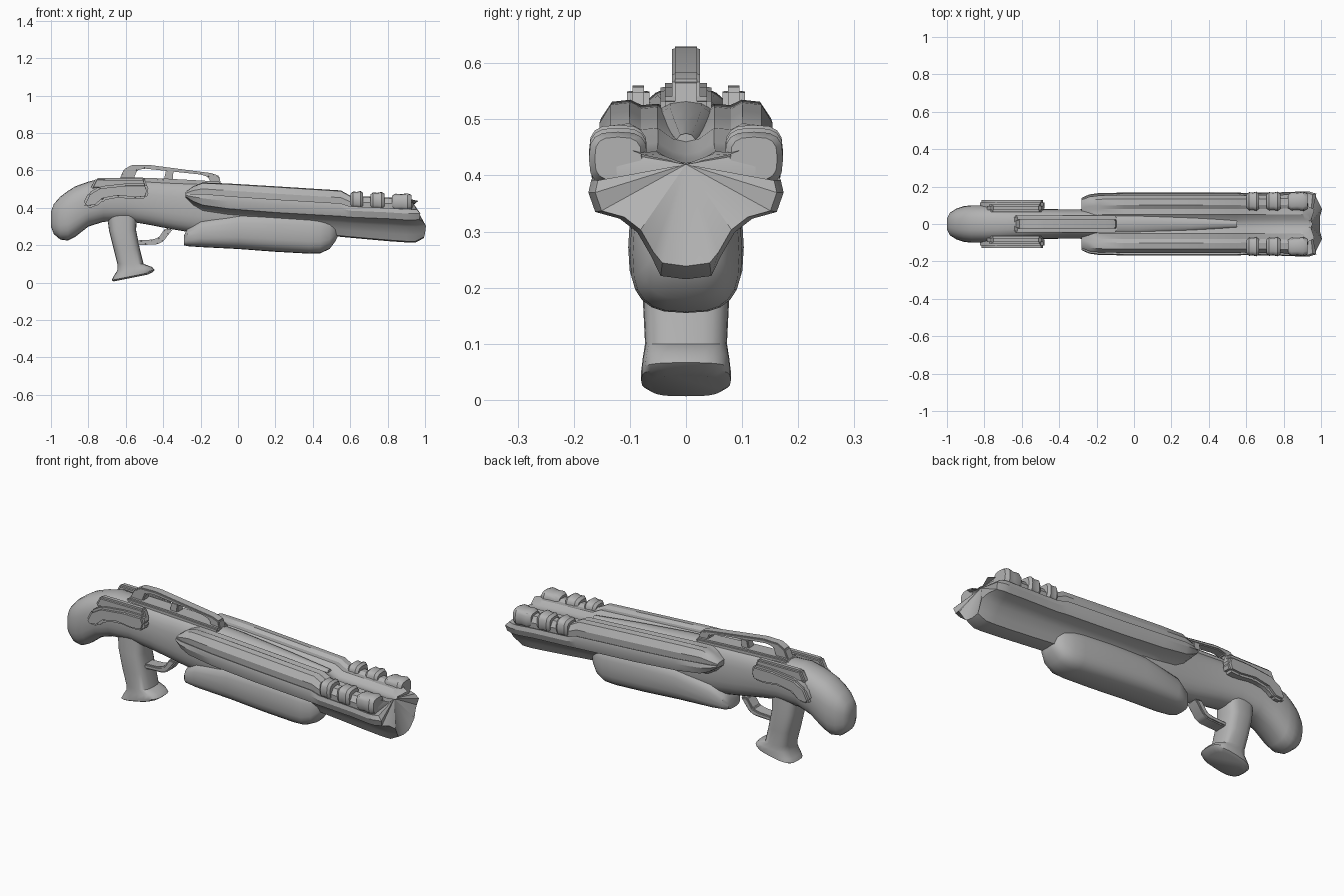
import bpy, bmesh, math
from mathutils import Vector

cube = bpy.data.objects.get("Cube")
if cube:
    bpy.data.objects.remove(cube, do_unlink=True)

gray = bpy.data.materials.new("mid gray")
gray.use_nodes = True
color = (0.45, 0.45, 0.45, 1)
gray.diffuse_color = color
gray.node_tree.nodes["Principled BSDF"].inputs["Base Color"].default_value = color


def finish(bm, name, angle=35):
    bmesh.ops.recalc_face_normals(bm, faces=bm.faces)
    mesh = bpy.data.meshes.new(name)
    bm.to_mesh(mesh)
    bm.free()
    mesh.materials.append(gray)
    obj = bpy.data.objects.new(name, mesh)
    bpy.context.collection.objects.link(obj)
    bpy.ops.object.select_all(action='DESELECT')
    obj.select_set(True)
    bpy.context.view_layer.objects.active = obj
    bpy.ops.object.shade_smooth_by_angle(angle=math.radians(angle))
    return obj


def skin(name, rings, tip=None, angle=35):
    """Bridge closed rings of points; the last end may sink to a tip."""
    bm = bmesh.new()
    loops = [[bm.verts.new(p) for p in ring] for ring in rings]
    n = len(loops[0])
    for a, b in zip(loops, loops[1:]):
        for i in range(n):
            j = (i + 1) % n
            bm.faces.new((a[i], a[j], b[j], b[i]))
    bm.faces.new(loops[0])
    if tip:
        centre = bm.verts.new(tip)
        for i in range(n):
            bm.faces.new((loops[-1][i], loops[-1][(i + 1) % n], centre))
    else:
        bm.faces.new(loops[-1])
    return finish(bm, name, angle)


def oval(half_y, half_w, power, count=24):
    pts = []
    for i in range(count):
        t = math.tau * i / count
        c, s = math.cos(t), math.sin(t)
        pts.append((math.copysign(abs(c) ** power, c) * half_y,
                    math.copysign(abs(s) ** power, s) * half_w))
    return pts


def body(name, stations, power=0.8):
    """Rounded loft along x from (x, bottom, top, half width)."""
    rings = [[(x, y, (low + top) / 2 + z) for y, z in oval(hw, (top - low) / 2, power)]
             for x, low, top, hw in stations]
    return skin(name, rings)


def plate(name, outline, y0, y1, bevel=0.01):
    """Side outline in x and z, extruded across y."""
    bm = bmesh.new()
    face = bm.faces.new([bm.verts.new((x, y0, z)) for x, z in outline])
    out = bmesh.ops.extrude_face_region(bm, geom=[face])
    moved = [v for v in out["geom"] if isinstance(v, bmesh.types.BMVert)]
    bmesh.ops.translate(bm, verts=moved, vec=Vector((0, y1 - y0, 0)))
    bmesh.ops.recalc_face_normals(bm, faces=bm.faces)
    bmesh.ops.bevel(bm, geom=bm.edges[:], offset=bevel, segments=2, affect='EDGES')
    return finish(bm, name)


# Stock and receiver in one flowing body
body("stock_receiver", [
    (-1, .3, .38, .03), (-.985, .26, .42, .06), (-.95, .23, .46, .082),
    (-.91, .225, .49, .095), (-.87, .245, .515, .1), (-.8, .3, .54, .1),
    (-.72, .325, .56, .095), (-.6, .33, .555, .088), (-.48, .31, .55, .08),
    (-.35, .285, .545, .078), (-.2, .26, .54, .08), (0, .25, .525, .085),
    (.3, .25, .5, .06), (.55, .27, .475, .03)])

# Forearm below the barrel
body("forearm", [
    (-.29, .2, .25, .05), (-.27, .195, .29, .075), (-.2, .19, .34, .095),
    (0, .18, .38, .102), (.2, .165, .38, .103), (.38, .155, .37, .1),
    (.44, .157, .36, .095), (.49, .18, .35, .08), (.52, .22, .33, .06),
    (.535, .25, .3, .03)], .7)

# Winged barrel shroud with creases; heights are relative to its lower lip
half = [(0, -1), (.26, -.95), (.36, -.65), (.5, -.3), (.68, -.1), (.93, 0),
        (1, .3), (.97, .5), (.91, .47), (.92, .72), (.8, .97), (.6, 1),
        (.48, .92), (.3, .94), (.14, .8), (0, .76)]
reach = [.07, .07, .075, .08, .065, .045, .05, .03, 0, 0, -.01, 0, .04, .01, .02, .03]
section = half + [(-y, v) for y, v in half[-2:0:-1]]
offsets = reach + reach[-2:0:-1]
stations = [(-.28, .44, .46, .485, .14), (-.24, .37, .435, .515, .158),
            (-.19, .33, .415, .535, .165), (-.05, .3, .395, .53, .168),
            (.2, .27, .375, .515, .168), (.55, .245, .355, .493, .168),
            (.6, .24, .35, .465, .166), (.8, .222, .342, .455, .17),
            (.9, .215, .335, .45, .174)]
rings = []
for x, keel, lip, top, hw in stations:
    rings.append([(x, hw * y, lip + v * (top - lip if v > 0 else lip - keel))
                  for y, v in section])
# Pointed crown around a hollow muzzle
crown = [(x + dx, y, z + (.015 if z < .25 else 0))
         for (x, y, z), dx in zip(rings[-1], offsets)]
rings.append([(x + dx * .7, y, z) for (x, y, z), dx in zip(rings[-1], offsets)])
rings.append([(x + .025, y * .93, z + (.37 - z) * .06) for x, y, z in crown])
skin("barrel_shroud", rings, tip=(.94, 0, .42), angle=28)

# Knuckled clamps and stock cheek straps, one per side
strap = [(-.83, .42), (-.8, .48), (-.74, .515), (-.6, .53), (-.49, .53),
         (-.475, .49), (-.49, .45), (-.55, .445), (-.64, .455), (-.72, .44),
         (-.76, .405), (-.81, .4)]
for side, label in ((1, "left"), (-1, "right")):
    plate(f"{label}_stock_strap", strap, side * .07, side * .128, .012)
    plate(f"{label}_top_lip", [(-.79, .5), (-.76, .56), (-.5, .558), (-.48, .5)],
          side * .065, side * .105)
    for i, (x, length, top) in enumerate([(.635, .065, .49), (.745, .075, .485),
                                          (.875, .105, .478)]):
        profile = oval(.052, .048, .65, 16)
        clamp = []
        for f, s in ((-.5, .72), (-.3, .95), (0, .9), (.3, 1), (.5, .8)):
            clamp.append([(x + f * length, side * .121 + y * s, top - .048 + z * s)
                          for y, z in profile])
        skin(f"{label}_clamp_{i + 1}", clamp)

# Open carry handle
plate("handle_rail", [(-.635, .55), (-.61, .605), (-.57, .628), (-.48, .63),
                      (-.14, .585), (-.1, .57), (-.09, .52), (-.14, .52),
                      (-.16, .565), (-.2, .578), (-.5, .61), (-.54, .6), (-.56, .55)],
      -.025, .025, .005)
plate("handle_post", [(-.4, .53), (-.385, .6), (-.345, .6), (-.35, .53)], -.024, .024, .005)
plate("handle_base", [(-.65, .54), (-.63, .565), (-.4, .557), (-.09, .54), (-.09, .5), (-.65, .5)],
      -.045, .045, .008)

# Pistol grip, lofted downward to a flared foot
grip = []
for z, back, front, hw, tilt in [(.36, -.7, -.54, .07, 0), (.28, -.69, -.545, .075, 0),
                                 (.18, -.665, -.525, .077, 0), (.1, -.645, -.505, .073, 0),
                                 (.075, -.645, -.46, .077, .1), (.05, -.665, -.445, .08, .15),
                                 (.035, -.675, -.455, .08, .2), (.025, -.665, -.48, .065, .2)]:
    mid = (back + front) / 2
    grip.append([(mid + dx, y, z + dx * tilt) for y, dx in oval(hw, (front - back) / 2, .65)])
skin("pistol_grip", grip)

# Trigger guard
plate("trigger_guard", [(-.56, .225), (-.54, .2), (-.43, .205), (-.4, .22), (-.35, .285),
                        (-.39, .29), (-.425, .24), (-.46, .23)], -.035, .035, .006)
